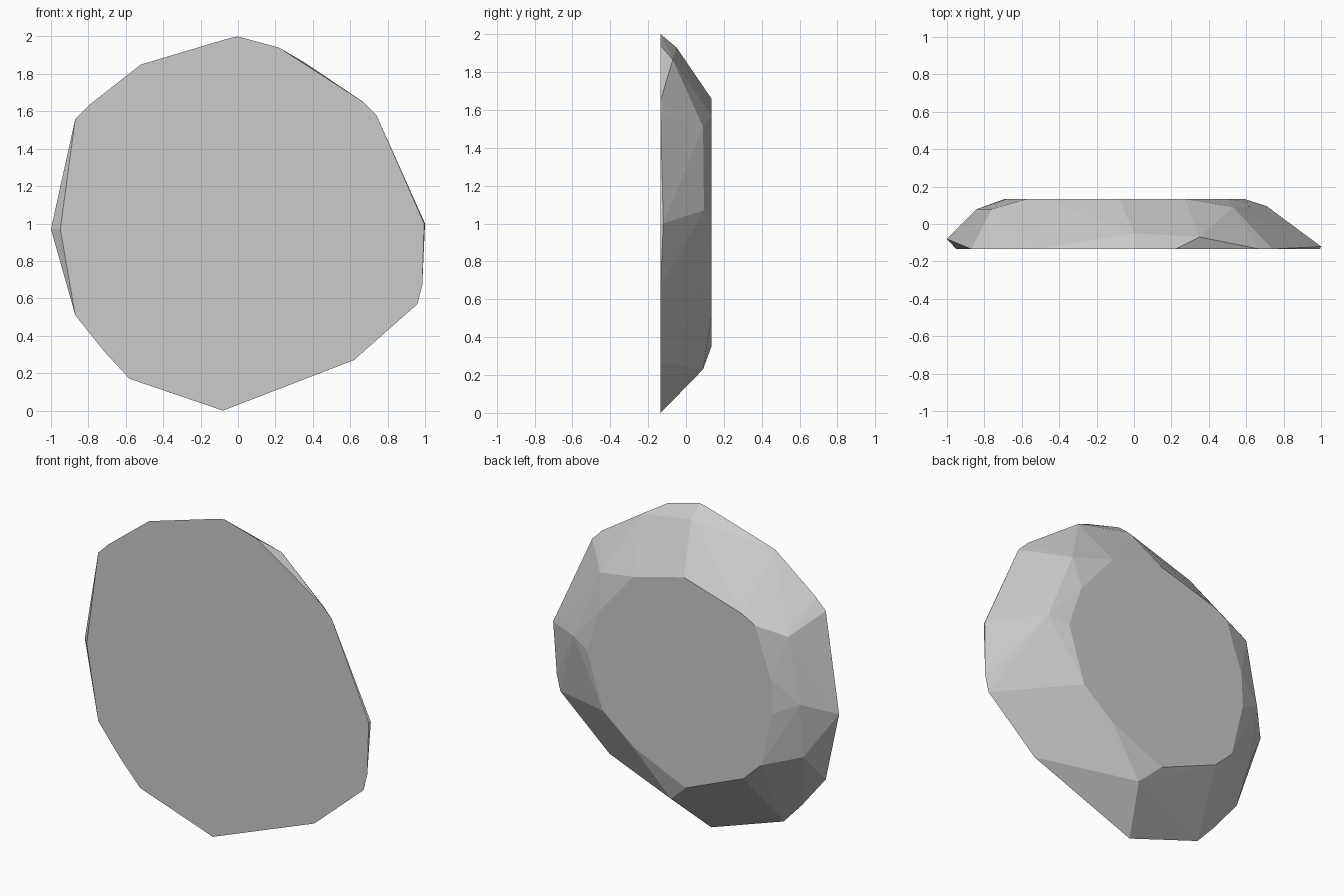
import bpy, bmesh

# Broad front rim outline (x, z)
front = [(0, 2), (-0.05, 1.99), (0.22, 1.94), (0.67, 1.65), (0.74, 1.58), (0.995, 1.0),
         (0.985, 0.67), (0.96, 0.57), (0.62, 0.27), (-0.08, 0), (-0.58, 0.17),
         (-0.71, 0.31), (-0.87, 0.51), (-0.95, 0.97), (-0.87, 1.56), (-0.80, 1.63), (-0.52, 1.85)]

# Smaller flat back face outline (x, z)
back = [(0.59, 1.03), (0.50, 1.30), (0.27, 1.57), (-0.08, 1.66), (-0.48, 1.54), (-0.57, 1.49),
        (-0.68, 1.18), (-0.69, 0.97), (-0.61, 0.63), (-0.49, 0.515), (-0.09, 0.35),
        (0.27, 0.51), (0.48, 0.68)]

# Chipped corners on the sloping side (x, y, z)
chips = [(1.0, -0.12, 1.0), (-1.0, -0.08, 0.97), (0.35, -0.07, 1.865), (0.0, -0.05, 1.93),
         (0.45, 0.10, 1.53), (0.53, 0.09, 1.51), (0.60, 0.10, 1.25), (0.71, 0.095, 1.07),
         (-0.76, 0.08, 1.45), (-0.84, 0.08, 1.05), (-0.83, 0.03, 0.70),
         (0.04, 0.09, 0.23), (0.27, 0.10, 0.44)]

# Faceted stone slab: hull around all corners
bm = bmesh.new()
for x, z in front:
    bm.verts.new((x, -0.134, z))
for x, z in back:
    bm.verts.new((x, 0.134, z))
for p in chips:
    bm.verts.new(p)
hull = bmesh.ops.convex_hull(bm, input=bm.verts[:])
loose = {v for v in hull["geom_interior"] + hull["geom_unused"] if isinstance(v, bmesh.types.BMVert)}
bmesh.ops.delete(bm, geom=list(loose), context='VERTS')
bmesh.ops.dissolve_limit(bm, angle_limit=0.01, verts=bm.verts[:], edges=bm.edges[:])
bmesh.ops.recalc_face_normals(bm, faces=bm.faces[:])

mesh = bpy.data.meshes.new("stone_slab")
bm.to_mesh(mesh)
bm.free()
slab = bpy.data.objects.new("stone_slab", mesh)
bpy.context.collection.objects.link(slab)
